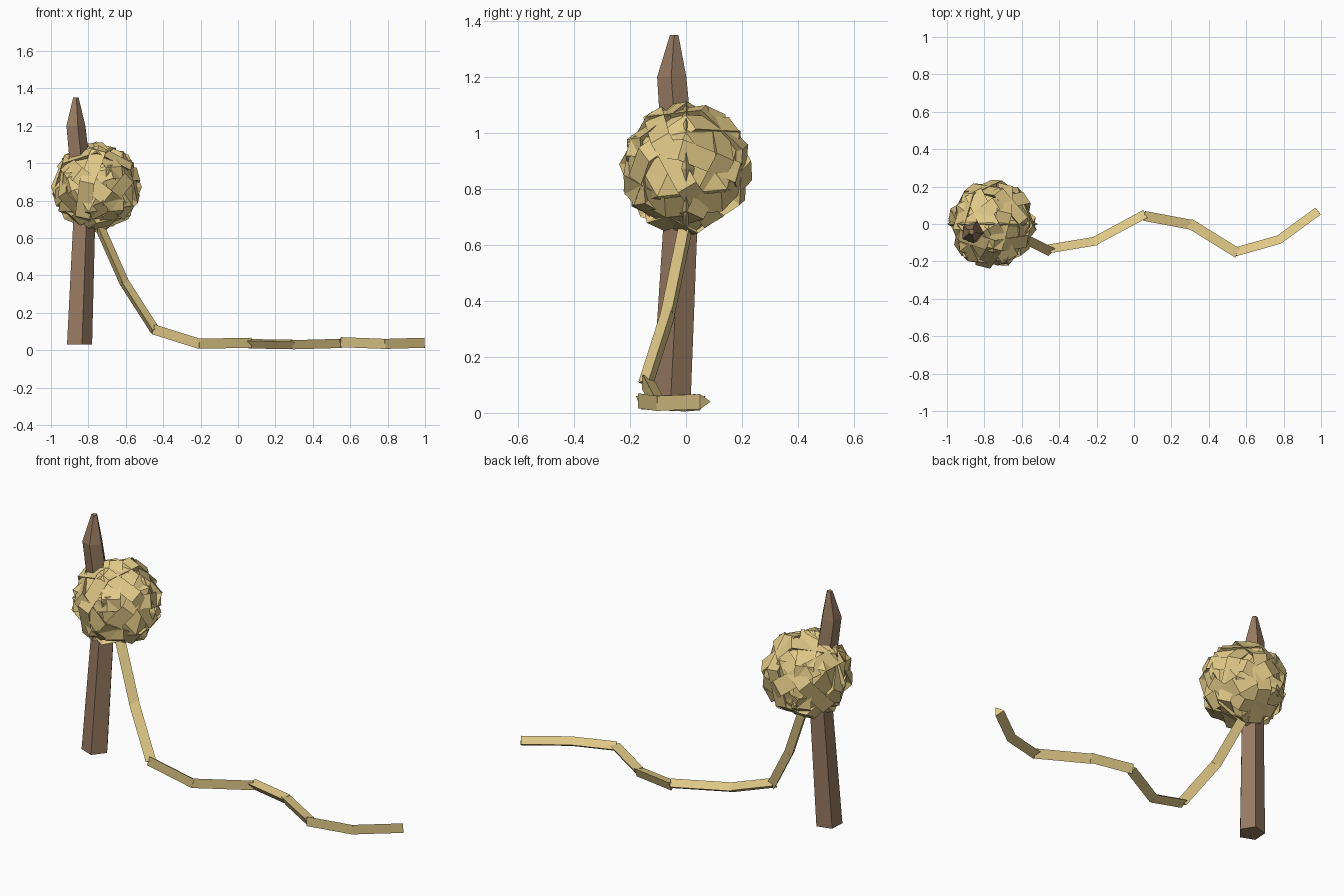
import bpy, bmesh, math, random
from mathutils import Vector, Matrix

random.seed(23)
if "Cube" in bpy.data.objects:
    bpy.data.objects.remove(bpy.data.objects["Cube"], do_unlink=True)


def material(name, rgb):
    m = bpy.data.materials.new(name)
    m.use_nodes = True
    m.diffuse_color = (*rgb, 1)
    m.node_tree.nodes["Principled BSDF"].inputs["Base Color"].default_value = (*rgb, 1)
    return m


def finish(name, bm, mat):
    bmesh.ops.recalc_face_normals(bm, faces=bm.faces)
    me = bpy.data.meshes.new(name)
    bm.to_mesh(me)
    bm.free()
    me.materials.append(mat)
    ob = bpy.data.objects.new(name, me)
    bpy.context.collection.objects.link(ob)
    return ob


def bridge(bm, a, b):
    n = len(a)
    for i in range(n):
        bm.faces.new((a[i], a[(i + 1) % n], b[(i + 1) % n], b[i]))


straw = material("straw yarn", (0.74, 0.575, 0.24))
wood = material("brown wood", (0.31, 0.195, 0.12))

# Wooden stake: five-sided, slightly bent, with a tapered tip
bm = bmesh.new()
rings = []
for x, y, z, r in [(-0.853, -0.052, 0.03, 0.073), (-0.825, -0.015, 0.75, 0.063),
                   (-0.871, -0.05, 1.2, 0.055), (-0.868, -0.042, 1.35, 0.016)]:
    angles = [math.radians(-75 + 72 * i) for i in range(5)]
    rings.append([bm.verts.new((x + r * math.cos(a), y + r * math.sin(a), z)) for a in angles])
for low, high in zip(rings, rings[1:]):
    bridge(bm, low, high)
bm.faces.new(rings[0])
bm.faces.new(rings[-1])
finish("wooden_stake", bm, wood)

# Loose strand: separate three-sided lengths, each with its own roll
path = [Vector(p) for p in [(-0.76, 0.01, 0.70), (-0.61, -0.06, 0.36), (-0.45, -0.14, 0.11),
                            (-0.21, -0.10, 0.035), (0.06, 0.045, 0.04), (0.30, 0, 0.036),
                            (0.55, -0.155, 0.043), (0.78, -0.09, 0.034), (0.985, 0.06, 0.04)]]
rolls = [253, 250, 180, 180, 140, 35, 180, 180]
bm = bmesh.new()
for start, end, roll in zip(path, path[1:], rolls):
    d = (end - start).normalized()
    right = d.cross(Vector((0, 0, 1))).normalized()
    up = right.cross(d)
    ends = []
    for p in (start - d * 0.005, end + d * 0.005):
        ends.append([bm.verts.new(p + 0.031 * (right * math.cos(a) + up * math.sin(a)))
                     for a in (math.radians(roll + 120 * i) for i in range(3))])
    bridge(bm, *ends)
    bm.faces.new(ends[0])
    bm.faces.new(ends[1])
finish("loose_strand", bm, straw)

# Ball core: twenty-sided solid, one corner to the side and one to the top
centre = Matrix.Translation((-0.757, 0, 0.873))
pole = Vector((0.84, 0, 0.54)).normalized()
crown = Vector((0, 0.42, 0.91))
across = -(crown - pole * crown.dot(pole)).normalized()
tilt = Matrix((across, pole.cross(across), pole)).transposed().to_4x4()
bm = bmesh.new()
bmesh.ops.create_icosphere(bm, subdivisions=1, radius=0.24, matrix=centre @ tilt)
finish("ball_core", bm, straw)


# Ball windings: angular hoops of flat band, crossing at many angles
def hoop(bm, matrix, profile, sides):
    loops = []
    for i in range(sides):
        a = 2 * math.pi * i / sides
        loops.append([bm.verts.new(matrix @ Vector((r * math.cos(a), r * math.sin(a), h)))
                      for r, h in profile])
    for i in range(sides):
        bridge(bm, loops[i], loops[(i + 1) % sides])


bm = bmesh.new()
count = 7
for k in range(count):
    # Hoop axes spread evenly over a half sphere
    z = (k + 0.5) / count
    a = 2.4 * k + 0.5
    flat = math.sqrt(1 - z * z)
    axis = Vector((flat * math.cos(a), flat * math.sin(a), z))
    turn = axis.to_track_quat('Z', 'Y').to_matrix().to_4x4()
    spin = Matrix.Rotation(random.uniform(0, math.tau), 4, 'Z')
    half = random.uniform(0.038, 0.05)
    hoop(bm, centre @ turn @ spin,
         [(0.236, half), (0.236, -half), (0.165, 0)], random.choice((6, 7)))
finish("ball_windings", bm, straw)

# Sharp-edged hoop standing upright round the ball
bm = bmesh.new()
hoop(bm, centre @ Matrix.Rotation(math.pi / 2, 4, 'X'),
     [(0.243, 0), (0.19, -0.03), (0.19, 0.03)], 8)
finish("ball_ridge_winding", bm, straw)
